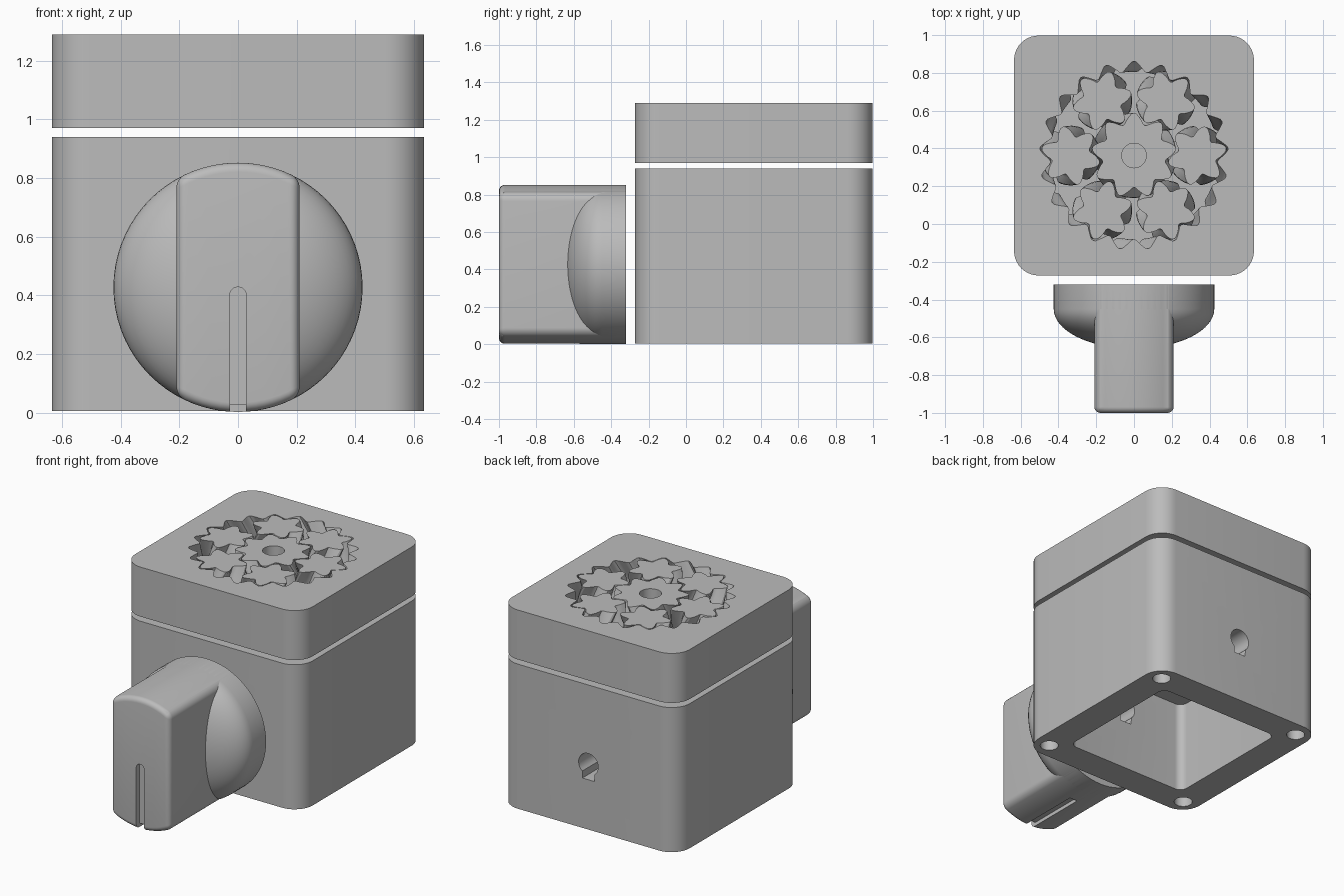
import bpy, bmesh, math
from math import pi, cos, sin, sqrt

cube = bpy.data.objects.get("Cube")
if cube:
    bpy.data.objects.remove(cube)

grey = bpy.data.materials.new("plain grey")
grey.use_nodes = True
grey.diffuse_color = (0.5, 0.5, 0.5, 1)
grey.node_tree.nodes["Principled BSDF"].inputs["Base Color"].default_value = (0.5, 0.5, 0.5, 1)

CY = 0.3625            # centre of the housing in y
KZ = 0.427             # height of the knob axis


def make_object(name, bm):
    bmesh.ops.recalc_face_normals(bm, faces=bm.faces)
    mesh = bpy.data.meshes.new(name)
    bm.to_mesh(mesh)
    bm.free()
    mesh.materials.append(grey)
    ob = bpy.data.objects.new(name, mesh)
    bpy.context.collection.objects.link(ob)
    return ob


def loft_bm(rings):
    """Skin equal rings of points and cap both ends."""
    bm = bmesh.new()
    rows = [[bm.verts.new(p) for p in ring] for ring in rings]
    n = len(rows[0])
    for a, b in zip(rows, rows[1:]):
        for i in range(n):
            j = (i + 1) % n
            bm.faces.new((a[i], a[j], b[j], b[i]))
    bm.faces.new(rows[0][::-1])
    bm.faces.new(rows[-1])
    return bm


def loft(name, rings):
    return make_object(name, loft_bm(rings))


def prism_z(name, outline, z0, z1):
    return loft(name, [[(x, y, z) for x, y in outline] for z in (z0, z1)])


def prism_y(name, outline, y0, y1):
    return loft(name, [[(x, y, z) for x, z in outline] for y in (y0, y1)])


def arc(cx, cy, r, a0, a1, n):
    return [(cx + r * cos(a0 + (a1 - a0) * i / n), cy + r * sin(a0 + (a1 - a0) * i / n))
            for i in range(n + 1)]


def circle(cx, cy, r, n=32):
    return arc(cx, cy, r, 0, 2 * pi, n)[:-1]


def rounded_square(half, r, n=10):
    c = half - r
    points = []
    for k, (sx, sy) in enumerate(((1, 1), (-1, 1), (-1, -1), (1, -1))):
        points += arc(sx * c, CY + sy * c, r, k * pi / 2, (k + 1) * pi / 2, n)
    return points


def cut(ob, *cutters):
    for cutter in cutters:
        cutter.hide_render = True
        mod = ob.modifiers.new("cut", "BOOLEAN")
        mod.operation, mod.solver, mod.object = "DIFFERENCE", "EXACT", cutter
        deps = bpy.context.evaluated_depsgraph_get()
        mesh = bpy.data.meshes.new_from_object(ob.evaluated_get(deps))
        ob.modifiers.clear()
        ob.data = mesh
        bpy.data.objects.remove(cutter)


def smooth(*obs):
    bpy.ops.object.select_all(action="DESELECT")
    for ob in obs:
        ob.select_set(True)
        bpy.context.view_layer.objects.active = ob
    bpy.ops.object.shade_smooth_by_angle(angle=math.radians(32))


# Lower housing: open underneath, shaft hole front to back, screw holes in corners
body = prism_z("lower_housing", rounded_square(0.635, 0.13), 0.005, 0.94)
cut(body, prism_z("cavity", rounded_square(0.44, 0.05), -0.1, 0.6))
keyhole = arc(0, KZ, 0.07, -0.9, pi + 0.9, 24) + [(-0.043, KZ - 0.1), (0.043, KZ - 0.1)]
cut(body, prism_y("shaft_hole", keyhole, -0.6, 1.2))
pocket = [[(x, CY + a, z) for a, z in circle(0, KZ, 0.06)] for x in (-0.54, -0.3)]
cut(body, loft("side_pocket", pocket))
for sx in (-1, 1):
    for sy in (-1, 1):
        cut(body, prism_z("screw_hole", circle(sx * 0.53, CY + sy * 0.53, 0.055), -0.1, 0.4))

# Gear train: herringbone teeth, every phase follows from the sun gear
SUN, PLANET = 9, 6
RING = SUN + 2 * PLANET
MODULE = 0.0447
Z0, Z1 = 0.97, 1.29


def sun_turn(z):
    t = (min(max(z, Z0), Z1) - Z0) / (Z1 - Z0)
    return pi / 2 + 0.42 * (1 - abs(2 * t - 1))


def planet_turn(phi, z):
    s = SUN * (phi - sun_turn(z))
    return phi + pi - (pi - s) / PLANET


def ring_turn(z):
    return PLANET * planet_turn(0, z) / RING


def gear(name, teeth, cx, cy, turn, offset, levels):
    rings = []
    n = teeth * 12
    for z in levels:
        ring = []
        for i in range(n):
            a = 2 * pi * i / n
            wave = max(-1, min(1, math.asin(max(-1, min(1, cos(teeth * a)))) * 2 / pi * 1.3))
            r = teeth * MODULE / 2 + 0.028 * wave + offset
            ring.append((cx + r * cos(a + turn(z)), cy + r * sin(a + turn(z)), z))
        rings.append(ring)
    return loft(name, rings)


levels = [Z0 + (Z1 - Z0) * i / 8 for i in range(9)]

ring_gear = prism_z("upper_housing", rounded_square(0.635, 0.13), Z0, Z1)
cut(ring_gear, gear("ring_cutter", RING, 0, CY, ring_turn, 0.002,
                    [Z0 - 0.05] + levels + [Z1 + 0.05]))

sun = gear("sun_gear", SUN, 0, CY, sun_turn, -0.004, levels)
cut(sun, prism_z("sun_bore", circle(0, CY, 0.065), 0.9, 1.4))

planets = []
for k in range(6):
    phi = k * pi / 3
    d = (SUN + PLANET) * MODULE / 2
    planets.append(gear("planet_gear", PLANET, d * cos(phi), CY + d * sin(phi),
                        lambda z, p=phi: planet_turn(p, z), -0.004, levels))

# Knob dome: cylinder running into a flattened dome
R, W = 0.425, 0.21
profile = [(-0.32, R)] + [(-0.45 - 0.21 * sin(a), R * cos(a))
                          for a in [i * 1.54 / 16 for i in range(17)]]
dome = loft("knob_dome", [[(x, y, z) for x, z in circle(0, KZ, r, 72)] for y, r in profile])

# Knob grip: slab with round ends, front and long edges rounded
e = math.asin(W / R)
outline = arc(0, KZ, R, pi / 2 - e, pi / 2 + e, 14) + arc(0, KZ, R, -pi / 2 - e, -pi / 2 + e, 14)
bm = loft_bm([[(x, y, z) for x, z in outline] for y in (-0.32, -1.0)])
bmesh.ops.recalc_face_normals(bm, faces=bm.faces)
sharp = [ed for ed in bm.edges if ed.calc_face_angle(0) > 0.7
         and min(v.co.y for v in ed.verts) < -0.9]
bmesh.ops.bevel(bm, geom=sharp, offset=0.05, segments=6, profile=0.5, affect="EDGES",
                clamp_overlap=True)
grip = make_object("knob_grip", bm)

# Pointer groove down the front of the grip and back along its underside
slot = arc(0, 0.4, 0.028, 0, pi, 12) + [(-0.028, -0.1), (0.028, -0.1)]
cut(grip, prism_y("front_groove", slot, -1.1, -0.965))
under = [(-0.028, -0.1), (0.028, -0.1), (0.028, 0.027), (-0.028, 0.027)]
cut(grip, prism_y("under_groove", under, -1.1, -0.57))

smooth(body, ring_gear, sun, dome, grip, *planets)
